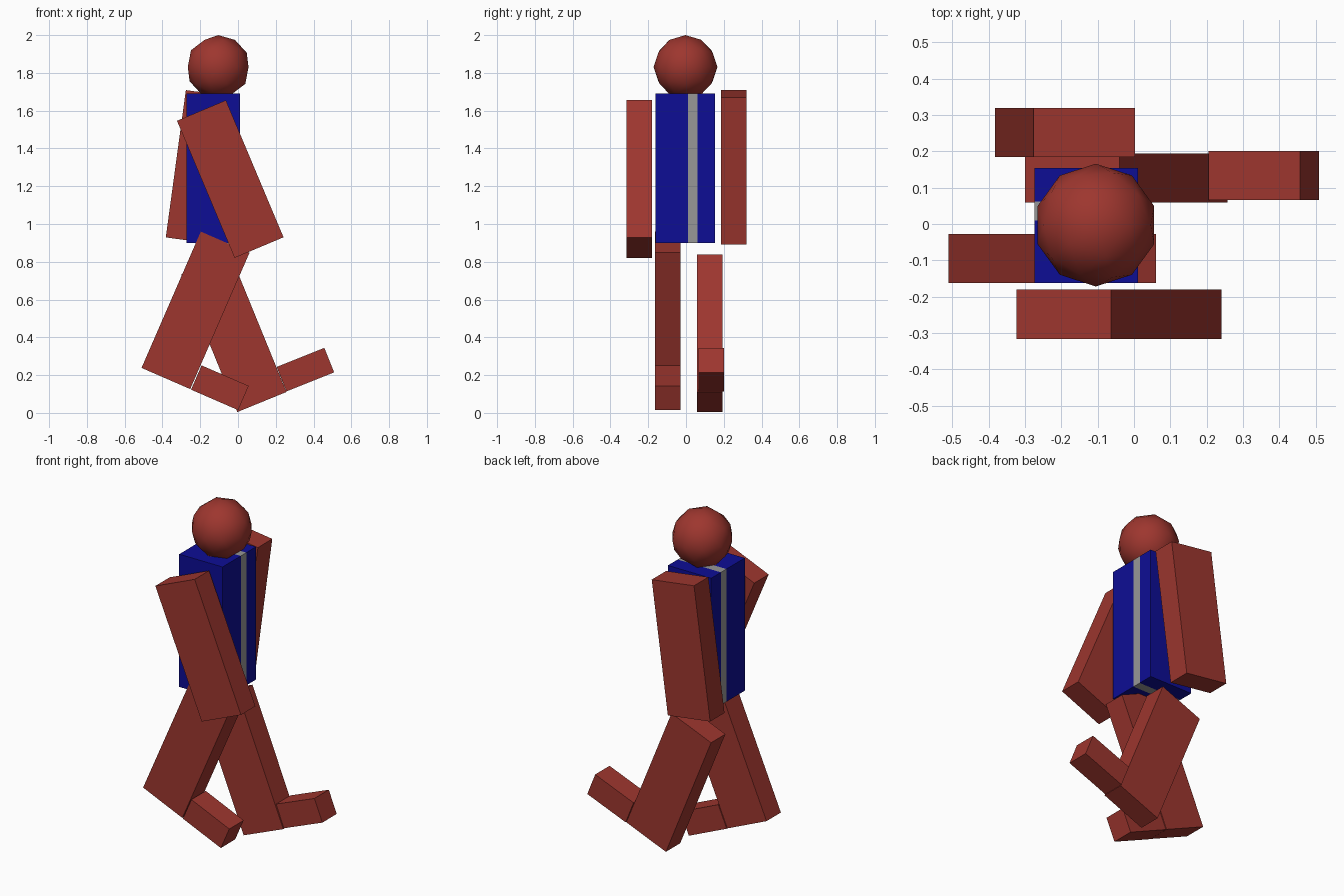
import bpy
from math import radians

if "Cube" in bpy.data.objects:
    bpy.data.objects.remove(bpy.data.objects["Cube"])


def material(name, rgb):
    m = bpy.data.materials.new(name)
    m.diffuse_color = (*rgb, 1)
    m.use_nodes = True
    m.node_tree.nodes["Principled BSDF"].inputs["Base Color"].default_value = m.diffuse_color
    return m


SKIN = material("red_brown", (0.34, 0.037, 0.028))
BLUE = material("blue", (0.004, 0.004, 0.30))
GREY = material("grey", (0.31, 0.31, 0.31))


def block(name, x, z, width, height, y0, y1, tilt, mat):
    """Box centred on (x, z), spanning y0..y1, tilted about the y axis."""
    bpy.ops.mesh.primitive_cube_add(size=1, location=(x, (y0 + y1) / 2, z),
                                    rotation=(0, radians(tilt), 0))
    ob = bpy.context.object
    ob.name = name
    ob.scale = (width, y1 - y0, height)
    bpy.ops.object.transform_apply(location=False, rotation=False, scale=True)
    ob.data.materials.append(mat)


# Torso: two blue slabs with a grey stripe between them
for name, y0, y1, mat in (("torso_front", -0.162, 0.01, BLUE),
                          ("torso_stripe", 0.01, 0.062, GREY),
                          ("torso_back", 0.062, 0.154, BLUE)):
    block(name, -0.131, 1.295, 0.285, 0.79, y0, y1, 0, mat)

# Arms and legs share one block size
for name, x, z, y0, y1, tilt in (
        ("front_arm", -0.041, 1.238, -0.316, -0.181, -22.8),
        ("back_arm", -0.19, 1.30, 0.184, 0.319, 7.75),
        ("front_leg", -0.225, 0.543, -0.163, -0.028, 23.5),
        ("back_leg", -0.022, 0.422, 0.059, 0.194, -22.2)):
    block(name, x, z, 0.281, 0.787, y0, y1, tilt, SKIN)

# Feet
for name, x, z, y0, y1, tilt in (
        ("front_foot", -0.096, 0.133, -0.163, -0.028, 23.5),
        ("back_foot", 0.357, 0.229, 0.066, 0.201, -21.8)):
    block(name, x, z, 0.272, 0.14, y0, y1, tilt, SKIN)

# Head: low-poly sphere with smooth shading
bpy.ops.mesh.primitive_ico_sphere_add(subdivisions=2, radius=0.169,
                                      location=(-0.105, -0.003, 1.831))
head = bpy.context.object
head.name = "head"
head.data.materials.append(SKIN)
bpy.ops.object.shade_smooth()
